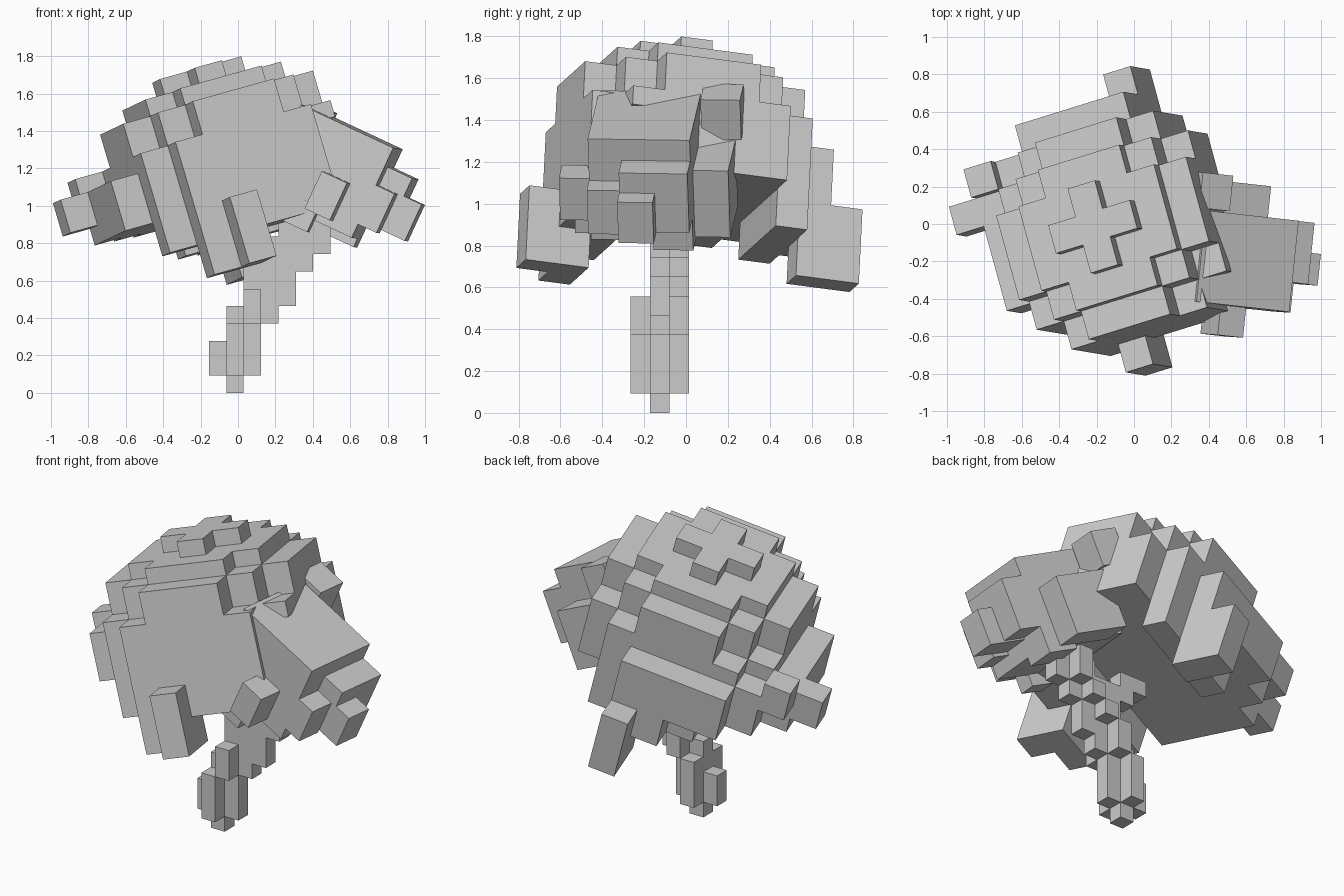
import bpy, bmesh
from mathutils import Vector

if "Cube" in bpy.data.objects:
    bpy.data.objects.remove(bpy.data.objects["Cube"])


def axes(u, w):
    """Orthonormal frame from an approximate right and up direction."""
    u = Vector(u).normalized()
    w = Vector(w)
    w = (w - u * w.dot(u)).normalized()
    return u, w.cross(u), w


def finish(name, bm):
    bmesh.ops.recalc_face_normals(bm, faces=bm.faces)
    me = bpy.data.meshes.new(name)
    bm.to_mesh(me)
    bm.free()
    ob = bpy.data.objects.new(name, me)
    bpy.context.collection.objects.link(ob)


def voxels(name, cells, origin, size, height, frame):
    """Outer skin of a set of grid cells."""
    bm = bmesh.new()
    u, v, w = frame[0] * size, frame[1] * size, frame[2] * height
    o = Vector(origin)
    for cell in sorted(cells):
        for axis in range(3):
            for side in (0, 1):
                near = list(cell)
                near[axis] += 2 * side - 1
                if tuple(near) in cells:
                    continue
                quad = []
                for p, q in ((0, 0), (1, 0), (1, 1), (0, 1)):
                    c = list(cell)
                    c[axis] += side
                    c[(axis + 1) % 3] += p
                    c[(axis + 2) % 3] += q
                    quad.append(bm.verts.new(o + c[0] * u + c[1] * v + c[2] * w))
                bm.faces.new(quad if side else quad[::-1])
    bmesh.ops.remove_doubles(bm, verts=bm.verts, dist=0.0005)
    bmesh.ops.dissolve_limit(bm, angle_limit=0.01, verts=bm.verts, edges=bm.edges)
    finish(name, bm)


def slab(i0, i1, j0, j1, k0, k1, trim=0):
    """Block of cells with its upright corners stepped back."""
    return {(i, j, k) for i in range(i0, i1 + 1) for j in range(j0, j1 + 1)
            for k in range(k0, k1 + 1)
            if min(i - i0, i1 - i) + min(j - j0, j1 - j) >= trim}


# Trunk: small upright cells leaning to the right
trunk = {(1, 1, 0)} | slab(1, 2, 1, 1, 8, 8) | slab(0, 1, 1, 1, 9, 9)
for k, (x0, x1, xc) in enumerate([(0, 2, 1), (0, 2, 1), (1, 2, 1), (1, 3, 2), (2, 4, 2),
                                  (2, 4, 3), (2, 5, 4), (3, 6, 5), (4, 6, 5)], 1):
    trunk |= slab(x0, x1, 1, 1, k, k) | slab(xc, xc, 0 if k < 6 else 1, 2, k, k)
world = (Vector((1, 0, 0)), Vector((0, 1, 0)), Vector((0, 0, 1)))
voxels("trunk", trunk, (-0.155, -0.265, 0), 0.0928, 0.0928, world)

# Large canopy: stepped dome
canopy = (slab(-3, 4, 1, 8, 4, 6, 2) | slab(-2, 4, 1, 7, 7, 7, 1) | slab(-2, 4, 1, 7, 8, 9, 2)
          | slab(-1, 3, 2, 6, 10, 10, 1) | slab(0, 2, 3, 5, 11, 11, 1))
# Hanging rim at front and back, then single tips all round
canopy |= slab(-1, 3, 1, 1, 2, 6) | slab(-2, 3, 2, 2, 2, 4) | slab(0, 3, 7, 7, 2, 4)
canopy |= slab(-1, 0, 1, 1, 0, 1) | slab(0, 0, 0, 0, 0, 3) | slab(2, 2, 8, 9, 0, 3)
canopy |= slab(1, 2, 8, 8, 2, 4) | slab(-4, -4, 6, 6, 5, 6) | slab(-3, -3, 7, 7, 6, 7)
voxels("large_canopy", canopy, (0.061, -0.811, 0.693), 0.157, 0.0925,
       axes((1, 0.31, 0.28), (-0.295, 0.05, 1)))

# Small canopy: boxes in a frame tipped to the right
boxes = [
    (-0.55, 0, 0, 0.49, -0.53, 0),
    (-0.1, 0.145, 0.16, 0.49, -0.42, -0.11),
    (-0.1, 0.11, 0, 0.16, -0.45, -0.22),
    (0, 0.25, 0.16, 0.33, -0.43, -0.215),
    (-0.28, -0.13, -0.16, 0.01, -0.49, -0.27),
    (-0.37, -0.22, -0.1, 0.01, -0.6, -0.45),
    (-0.6, -0.42, 0.5, 0.69, -0.19, 0.02),
    (-0.45, -0.09, 0.48, 0.66, -0.55, -0.2),
    (-0.2, 0.0, 0.3, 0.49, -0.58, -0.4),
]
u, v, w = axes((0.9, -0.1, -0.42), (0.42, -0.03, 0.9))
front_corner = Vector((0.83, -0.47, 1.31))
bm = bmesh.new()
for a0, a1, b0, b1, c0, c1 in boxes:
    verts = bmesh.ops.create_cube(bm, size=1)["verts"]
    for p in verts:
        x, y, z = p.co
        p.co = (front_corner + u * (a1 if x > 0 else a0)
                + v * (b1 if y > 0 else b0) + w * (c1 if z > 0 else c0))
finish("small_canopy", bm)
